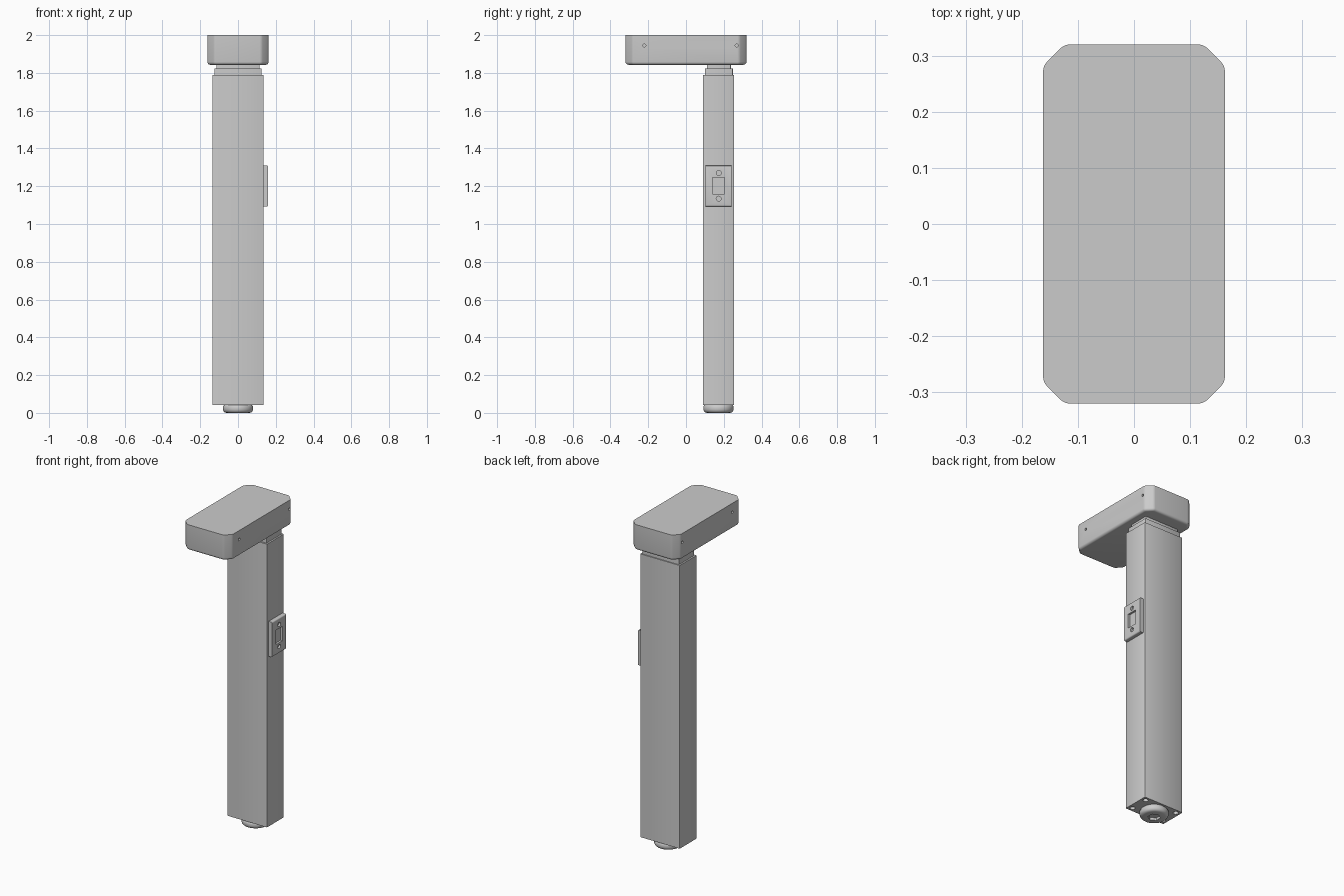
import bpy, bmesh, math
from mathutils import Matrix, Vector

if "Cube" in bpy.data.objects:
    bpy.data.objects.remove(bpy.data.objects["Cube"])

CY = 0.172  # column axis in y


def make(name, bm, angle=35):
    bmesh.ops.recalc_face_normals(bm, faces=bm.faces[:])
    me = bpy.data.meshes.new(name)
    bm.to_mesh(me)
    bm.free()
    ob = bpy.data.objects.new(name, me)
    bpy.context.collection.objects.link(ob)
    return ob


def box_bm(x0, x1, y0, y1, z0, z1, bevel=0, axis=None, seg=2):
    """Box; bevel all edges, or only the edges parallel to one axis."""
    bm = bmesh.new()
    size = Vector((x1 - x0, y1 - y0, z1 - z0))
    mid = Vector((x0 + x1, y0 + y1, z0 + z1)) / 2
    bmesh.ops.create_cube(bm, size=1, matrix=Matrix.Translation(mid) @ Matrix.Diagonal((*size, 1)))
    if bevel:
        edges = [e for e in bm.edges if axis is None
                 or abs((e.verts[0].co - e.verts[1].co)[axis]) > 1e-5]
        bmesh.ops.bevel(bm, geom=edges, offset=bevel, segments=seg, profile=0.5, affect='EDGES')
    return bm


def cyl_bm(bm, center, radius, depth, axis='Z', sides=24):
    rot = Matrix.Rotation(math.pi / 2, 4, 'Y') if axis == 'X' else Matrix()
    bmesh.ops.create_cone(bm, cap_ends=True, segments=sides, radius1=radius, radius2=radius,
                          depth=depth, matrix=Matrix.Translation(center) @ rot)


def cut(ob, bm):
    """Subtract the bmesh from the object and discard the cutter."""
    cutter = make("cutter", bm)
    cutter.hide_render = True
    mod = ob.modifiers.new("cut", 'BOOLEAN')
    mod.operation = 'DIFFERENCE'
    mod.solver = 'EXACT'
    mod.object = cutter
    bpy.context.view_layer.objects.active = ob
    bpy.ops.object.modifier_apply(modifier=mod.name)
    bpy.data.objects.remove(cutter, do_unlink=True)


# Top housing: octagonal prism with softened corners and rounded lower rim
W, L, C, Z0, Z1 = 0.162, 0.32, 0.038, 1.843, 2.0
outline = [(W, L - C), (W - C, L), (C - W, L), (-W, L - C),
           (-W, C - L), (C - W, -L), (W - C, -L), (W, C - L)]
bm = bmesh.new()
base = bm.faces.new([bm.verts.new((x, y, Z0)) for x, y in outline])
ext = bmesh.ops.extrude_face_region(bm, geom=[base], use_keep_orig=True)
bmesh.ops.translate(bm, vec=(0, 0, Z1 - Z0),
                    verts=[g for g in ext["geom"] if isinstance(g, bmesh.types.BMVert)])
bmesh.ops.recalc_face_normals(bm, faces=bm.faces[:])
upright = [e for e in bm.edges if abs(e.verts[0].co.z - e.verts[1].co.z) > 0.01]
bmesh.ops.bevel(bm, geom=upright, offset=0.009, segments=3, profile=0.5, affect='EDGES')
rim = [e for e in bm.edges if all(v.co.z < Z0 + 0.001 for v in e.verts)]
bmesh.ops.bevel(bm, geom=rim, offset=0.015, segments=4, profile=0.5, affect='EDGES')
housing = make("top_housing", bm)

# Small screw holes on both long sides of the housing
holes = bmesh.new()
for sx in (-1, 1):
    for y in (-0.22, 0.268):
        cyl_bm(holes, (sx * W, y, 1.945), 0.008, 0.04, 'X', 16)
cut(housing, holes)

# Column with four holes in its underside
column = make("column", box_bm(-0.135, 0.135, 0.09, 0.254, 0.043, 1.79, 0.004, 2))
holes = bmesh.new()
for sx in (-1, 1):
    for sy in (-1, 1):
        cyl_bm(holes, (sx * 0.108, CY + sy * 0.056, 0.043), 0.015, 0.08)
cut(column, holes)

# Stepped collar and inner tube
collar = make("collar", box_bm(-0.125, 0.125, 0.100, 0.248, 1.78, 1.822, 0.004, 2))
tube = make("inner_tube", box_bm(-0.114, 0.114, 0.110, 0.238, 1.81, 1.85, 0.004, 2))

# Round foot: lathed profile with a hexagonal socket
profile = [(0, 0), (0.062, 0), (0.071, 0.003), (0.077, 0.009), (0.080, 0.018),
           (0.080, 0.032), (0.077, 0.038), (0.071, 0.043), (0, 0.043)]
bm = bmesh.new()
pv = [bm.verts.new((r, 0, z)) for r, z in profile]
pe = [bm.edges.new(p) for p in zip(pv, pv[1:])]
bmesh.ops.spin(bm, geom=pv + pe, cent=(0, 0, 0), axis=(0, 0, 1), angle=2 * math.pi, steps=40)
bmesh.ops.remove_doubles(bm, verts=bm.verts[:], dist=1e-5)
bmesh.ops.translate(bm, vec=(0, CY, 0), verts=bm.verts[:])
foot = make("foot", bm)
socket = bmesh.new()
cyl_bm(socket, (0, CY, 0), 0.036, 0.03, sides=6)
cut(foot, socket)

# Side plate: chamfered top and bottom, window and two screw holes
plate = make("side_plate", box_bm(0.13, 0.160, 0.104, 0.241, 1.093, 1.309, 0.007, 1, 3))
cut(plate, box_bm(0.148, 0.18, 0.141, 0.205, 1.158, 1.246))
holes = bmesh.new()
for z in (1.134, 1.270):
    cyl_bm(holes, (0.163, 0.173, z), 0.013, 0.03, 'X')
cut(plate, holes)

# Smooth shading with sharp edges kept
for ob in (housing, column, collar, tube, foot, plate):
    bpy.ops.object.select_all(action='DESELECT')
    ob.select_set(True)
    bpy.context.view_layer.objects.active = ob
    bpy.ops.object.shade_smooth_by_angle(angle=math.radians(35))
